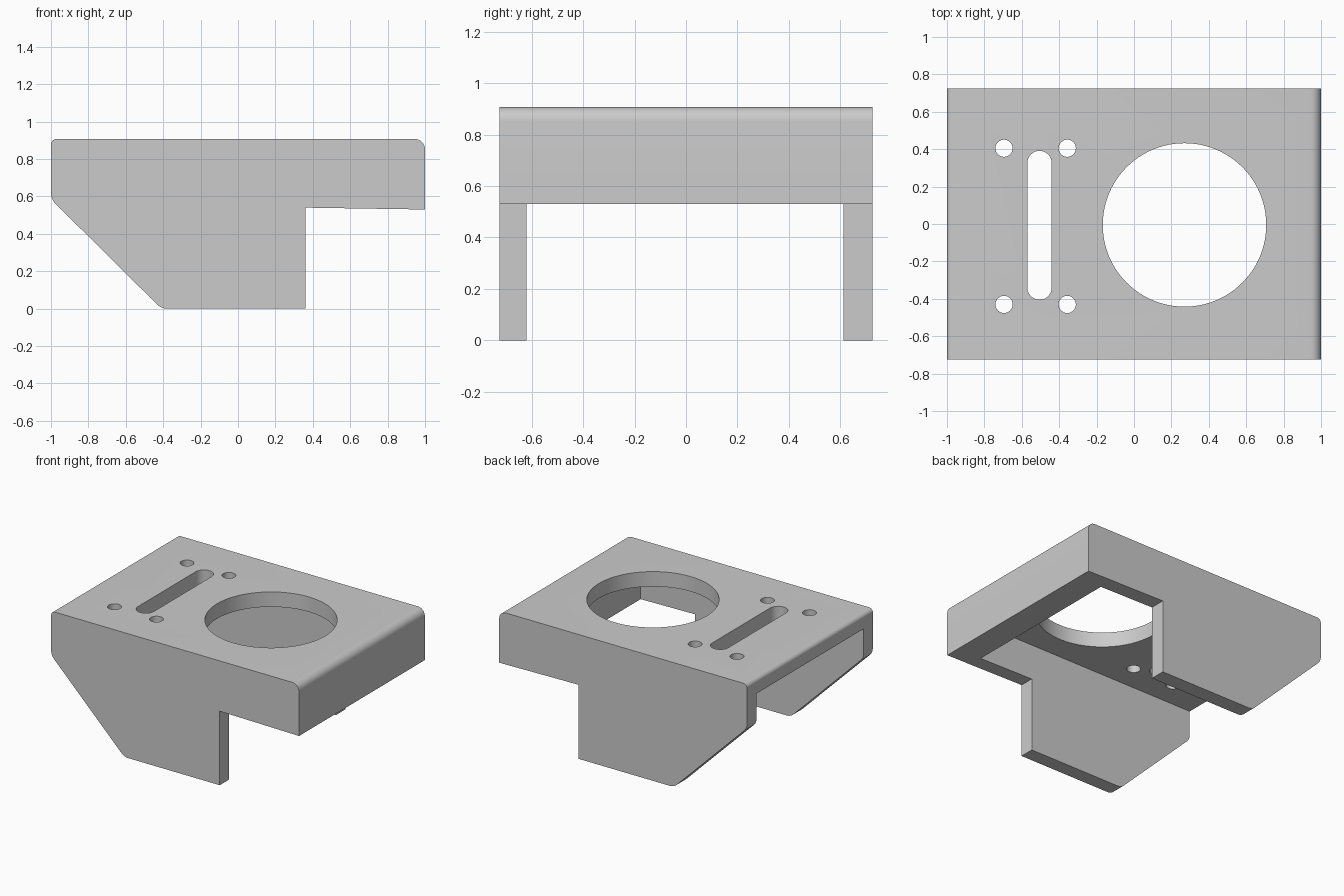
import bpy, bmesh, math
from mathutils import Vector

if "Cube" in bpy.data.objects:
    bpy.data.objects.remove(bpy.data.objects["Cube"])

HALF_Y = 0.725


def prism(name, points, axis, low, high):
    """Extrude a closed 2D outline along 'y' (points are x,z) or 'z' (points are x,y)."""
    bm = bmesh.new()
    place = (lambda p: (p[0], low, p[1])) if axis == 'y' else (lambda p: (p[0], p[1], low))
    face = bm.faces.new([bm.verts.new(place(p)) for p in points])
    step = Vector((0, high - low, 0)) if axis == 'y' else Vector((0, 0, high - low))
    out = bmesh.ops.extrude_face_region(bm, geom=[face])
    bmesh.ops.translate(bm, vec=step, verts=[g for g in out['geom'] if isinstance(g, bmesh.types.BMVert)])
    bmesh.ops.recalc_face_normals(bm, faces=bm.faces)
    mesh = bpy.data.meshes.new(name)
    bm.to_mesh(mesh)
    bm.free()
    obj = bpy.data.objects.new(name, mesh)
    bpy.context.collection.objects.link(obj)
    return obj


def rounded(corners, steps=8):
    """Round each (x, z, radius) corner of an outline with an arc."""
    pts = []
    for i, (x, z, r) in enumerate(corners):
        c = Vector((x, z))
        if r == 0:
            pts.append(c)
            continue
        a = (Vector(corners[i - 1][:2]) - c).normalized()
        b = (Vector(corners[(i + 1) % len(corners)][:2]) - c).normalized()
        half = a.angle(b) / 2
        centre = c + (a + b).normalized() * (r / math.sin(half))
        start = c + a * (r / math.tan(half)) - centre
        end = c + b * (r / math.tan(half)) - centre
        sweep = start.angle(end)
        for k in range(steps + 1):
            t = k / steps
            pts.append(centre + (start * math.sin((1 - t) * sweep)
                                 + end * math.sin(t * sweep)) / math.sin(sweep))
    return pts


def stadium(cx, cy, r, reach=0.0, n=16):
    """Circle outline, stretched along y by reach on both sides."""
    pts = []
    for side, first in ((1, 0), (-1, math.pi)):
        for k in range(n + (1 if reach else 0)):
            a = first + math.pi * k / n
            pts.append((cx + r * math.cos(a), cy + side * reach + r * math.sin(a)))
    return pts


# Bracket body: side silhouette extruded across the full width
bracket = prism("bracket", rounded([
    (-0.41, 0.0, 0.08), (0.36, 0.0, 0), (0.36, 0.54, 0), (1.0, 0.53, 0),
    (1.0, 0.907, 0.055), (-1.0, 0.907, 0.03), (-1.0, 0.585, 0.08)]),
    'y', -HALF_Y, HALF_Y)

# Hollow underneath, leaving top plate, two side walls and the end flange
cutters = [prism("hollow_cutter", [(-1.5, -0.62), (0.8, -0.62), (0.8, 0.613), (-1.5, 0.613)],
                 'z', -0.5, 0.798)]

# Large opening, long slot and four screw holes through the top plate
openings = [("large_hole_cutter", stadium(0.27, -0.005, 0.437, n=48)),
            ("slot_cutter", stadium(-0.505, -0.007, 0.065, 0.333))]
openings += [("screw_hole_cutter", stadium(x, y, 0.046))
             for x in (-0.695, -0.357) for y in (-0.43, 0.405)]
cutters += [prism(name, pts, 'z', 0.6, 1.2) for name, pts in openings]

bpy.context.view_layer.objects.active = bracket
bracket.select_set(True)
for cutter in cutters:
    cutter.hide_render = True
    mod = bracket.modifiers.new("cut", 'BOOLEAN')
    mod.operation = 'DIFFERENCE'
    mod.solver = 'EXACT'
    mod.object = cutter
    bpy.ops.object.modifier_apply(modifier=mod.name)
    bpy.data.objects.remove(cutter)

bpy.ops.object.shade_smooth_by_angle(angle=math.radians(25))
